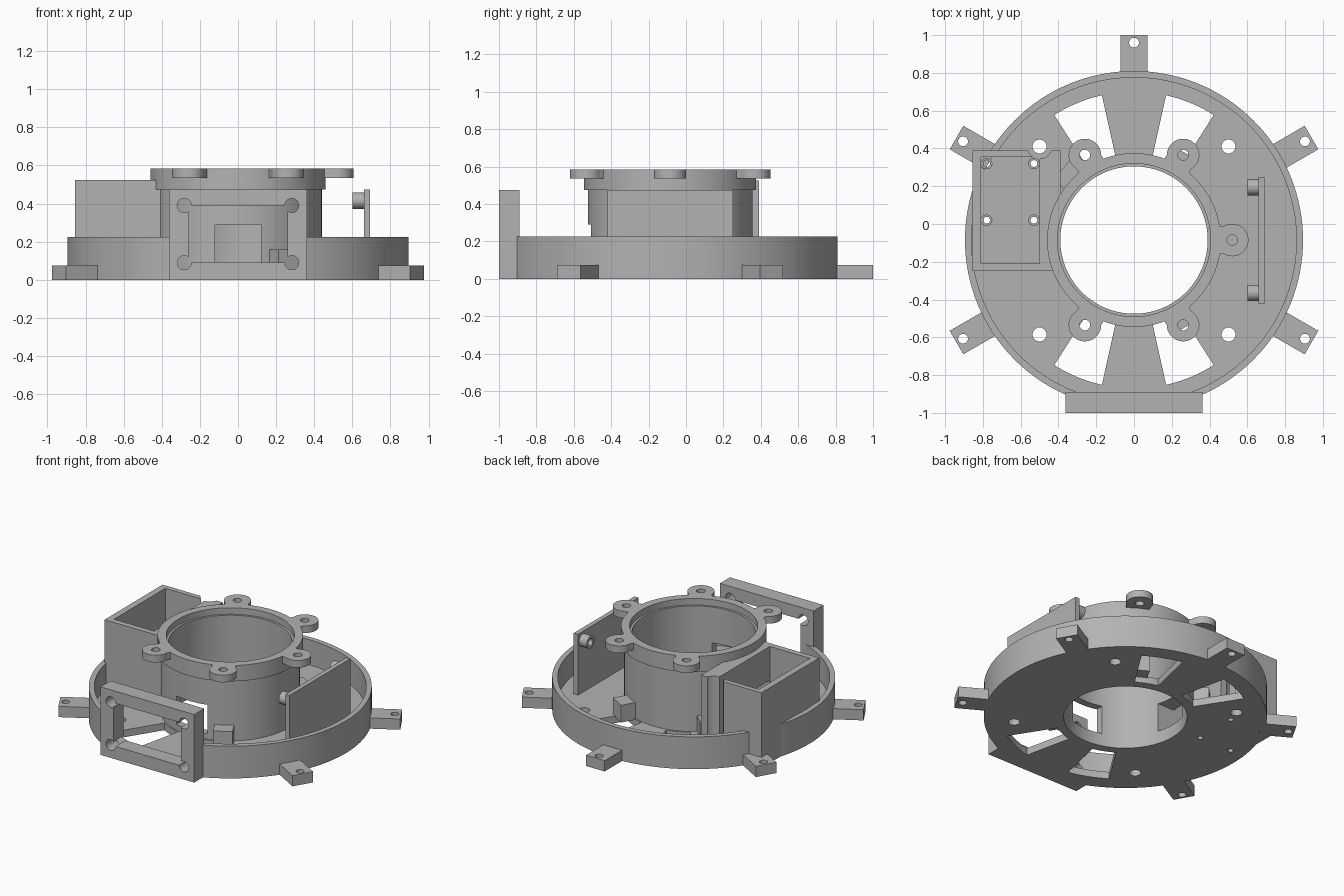
import bpy, bmesh, math
from mathutils import Matrix, Vector

if "Cube" in bpy.data.objects:
    bpy.data.objects.remove(bpy.data.objects["Cube"])

CY = -0.085  # centre of the round parts
grey = bpy.data.materials.new("grey_plastic")
grey.diffuse_color = (0.45, 0.45, 0.45, 1)
grey.use_nodes = True
grey.node_tree.nodes["Principled BSDF"].inputs["Base Color"].default_value = grey.diffuse_color


def finish(name, bm):
    bmesh.ops.recalc_face_normals(bm, faces=bm.faces)
    me = bpy.data.meshes.new(name)
    bm.to_mesh(me)
    bm.free()
    ob = bpy.data.objects.new(name, me)
    bpy.context.collection.objects.link(ob)
    me.materials.append(grey)
    return ob


def box(name, x0, x1, y0, y1, z0, z1, angle=None):
    """Box; with an angle it is turned about the round centre."""
    bm = bmesh.new()
    m = Matrix.Translation(((x0 + x1) / 2, (y0 + y1) / 2, (z0 + z1) / 2))
    m = m @ Matrix.Diagonal((x1 - x0, y1 - y0, z1 - z0, 1))
    if angle is not None:
        m = Matrix.Translation((0, CY, 0)) @ Matrix.Rotation(math.radians(angle), 4, 'Z') @ m
    bmesh.ops.create_cube(bm, size=1, matrix=m)
    return finish(name, bm)


def rod(name, a, b, r, n=32):
    """Cylinder from point a to point b."""
    a, b = Vector(a), Vector(b)
    m = Matrix.Translation((a + b) / 2) @ (b - a).to_track_quat('Z', 'Y').to_matrix().to_4x4()
    bm = bmesh.new()
    bmesh.ops.create_cone(bm, cap_ends=True, segments=n, radius1=r, radius2=r,
                          depth=(b - a).length, matrix=m)
    return finish(name, bm)


def lathe(name, prof, n=128):
    """Closed (radius, z) profile turned around the round centre."""
    bm = bmesh.new()
    rings = [[bm.verts.new((r * math.cos(t), CY + r * math.sin(t), z)) for r, z in prof]
             for t in (2 * math.pi * i / n for i in range(n))]
    k = len(prof)
    for i in range(n):
        p, q = rings[i], rings[(i + 1) % n]
        for j in range(k):
            bm.faces.new((p[j], q[j], q[(j + 1) % k], p[(j + 1) % k]))
    return finish(name, bm)


def wedge(a0, a1, r0, r1, z0, z1, n=10):
    """Ring sector between two angles."""
    ts = [math.radians(a0 + (a1 - a0) * i / n) for i in range(n + 1)]
    pts = [(r1, t) for t in ts] + [(r0, t) for t in reversed(ts)]
    bm = bmesh.new()
    f = bm.faces.new([bm.verts.new((r * math.cos(t), CY + r * math.sin(t), z0)) for r, t in pts])
    ext = bmesh.ops.extrude_face_region(bm, geom=[f])
    bmesh.ops.translate(bm, vec=(0, 0, z1 - z0),
                        verts=[v for v in ext['geom'] if isinstance(v, bmesh.types.BMVert)])
    return finish("wedge_cutter", bm)


def boolean(ob, tools, op='DIFFERENCE'):
    for t in tools:
        m = ob.modifiers.new("cut", 'BOOLEAN')
        m.operation, m.object, m.solver = op, t, 'EXACT'
    dg = bpy.context.evaluated_depsgraph_get()
    me = bpy.data.meshes.new_from_object(ob.evaluated_get(dg))
    ob.modifiers.clear()
    ob.data = me
    for t in tools:
        bpy.data.objects.remove(t)
    return ob


def polar(r, deg):
    t = math.radians(deg)
    return r * math.cos(t), CY + r * math.sin(t)


def drill(x, y, r, z0=-0.1, z1=0.7):
    return rod("drill", (x, y, z0), (x, y, z1), r, 24)


box_screws = [(x, y) for x in (-0.78, -0.53) for y in (0.02, 0.32)]

# Base: floor with raised rim, four sector openings and screw holes
base = lathe("base_tray", [(0.39, 0), (0.895, 0), (0.895, 0.225), (0.86, 0.225),
                           (0.86, 0.05), (0.39, 0.05)])
cuts = [wedge(a - 10, a + 10, 0.45, 0.785, -0.1, 0.1) for a in (67.5, 112.5, 247.5, 292.5)]
cuts += [drill(x, y, 0.037) for x in (-0.5, 0.5) for y in (0.41, -0.585)]
cuts += [drill(x, y, 0.018) for x, y in box_screws]
cuts.append(box("cavity", -0.81, -0.5, -0.21, 0.355, 0.05, 0.7))
cuts.append(box("window", -0.26, 0.26, -1.1, -0.8, 0.09, 0.39))
boolean(base, cuts)

# Central tube with top flange and side windows
tube = lathe("central_tube", [(0.39, 0.04), (0.44, 0.04), (0.44, 0.475), (0.46, 0.475),
                              (0.46, 0.585), (0.405, 0.585), (0.405, 0.54), (0.39, 0.54)])
boolean(tube, [box("window", -0.12, 0.12, -0.7, -0.3, 0.09, 0.29),
               box("window", -0.6, -0.3, CY - 0.12, CY + 0.12, 0.09, 0.29)])

# Screw ears around the flange
for a in (0, 60, 120, 240, 300):
    x, y = polar(0.52, a)
    ear = rod("flange_ear", (x, y, 0.535), (x, y, 0.585), 0.086, 48)
    boolean(ear, [box("bridge", 0.43, 0.52, -0.075, 0.075, 0.535, 0.585, a)], 'UNION')
    boolean(ear, [drill(x, y, 0.028), rod("bore", (0, CY, 0.4), (0, CY, 0.7), 0.43, 128)])

# Mounting legs around the rim
for a in (30, 90, 150, 210, 330):
    leg = box("mounting_leg", 0.87, 1.085, -0.072, 0.072, 0, 0.075, a)
    boolean(leg, [drill(*polar(1.045, a), 0.026)])

# Small blocks at the foot of the tube
for a in (60, 136, 300):
    box("foot_block", 0.425, 0.535, -0.062, 0.062, 0.04, 0.16, a)

# Open-topped box on the left, joined to the tube
case = box("side_box", -0.855, -0.39, -0.25, 0.39, 0, 0.525)
boolean(case, [box("cavity", -0.81, -0.5, -0.21, 0.355, 0.05, 0.7),
               rod("bore", (0, CY, -0.1), (0, CY, 0.7), 0.42, 128),
               box("window", -0.6, -0.3, CY - 0.12, CY + 0.12, 0.09, 0.29),
               drill(-0.5, 0.41, 0.065, 0.05), drill(-0.5, 0.41, 0.037)]
        + [drill(x, y, 0.018) for x, y in box_screws])
for x, y in box_screws:
    boss = rod("box_standoff", (x, y, 0.04), (x, y, 0.09), 0.03)
    boolean(boss, [drill(x, y, 0.018)])

# Upright board on the right with two hollow standoffs
board = box("side_board", 0.66, 0.692, -0.42, 0.25, 0.04, 0.475)
for y in (0.195, -0.365):
    post = rod("board_standoff", (0.6, y, 0.415), (0.665, y, 0.415), 0.043)
    boolean(post, [rod("drill", (0.5, y, 0.415), (0.655, y, 0.415), 0.024)])

# Front frame with window and corner holes
frame = box("front_frame", -0.362, 0.362, -1.0, -0.89, 0, 0.475)
corners = [(x, z) for x in (-0.282, 0.282) for z in (0.09, 0.39)]
boolean(frame, [box("window", -0.26, 0.26, -1.1, -0.8, 0.09, 0.39)]
        + [rod("drill", (x, -1.1, z), (x, -0.8, z), 0.037) for x, z in corners])
boolean(base, [rod("drill", (x, -1.1, z), (x, -0.8, z), 0.037) for x, z in corners])

# Smooth round walls, sharp edges
for ob in bpy.context.scene.objects:
    ob.select_set(True)
bpy.context.view_layer.objects.active = base
bpy.ops.object.shade_smooth_by_angle(angle=math.radians(30))
